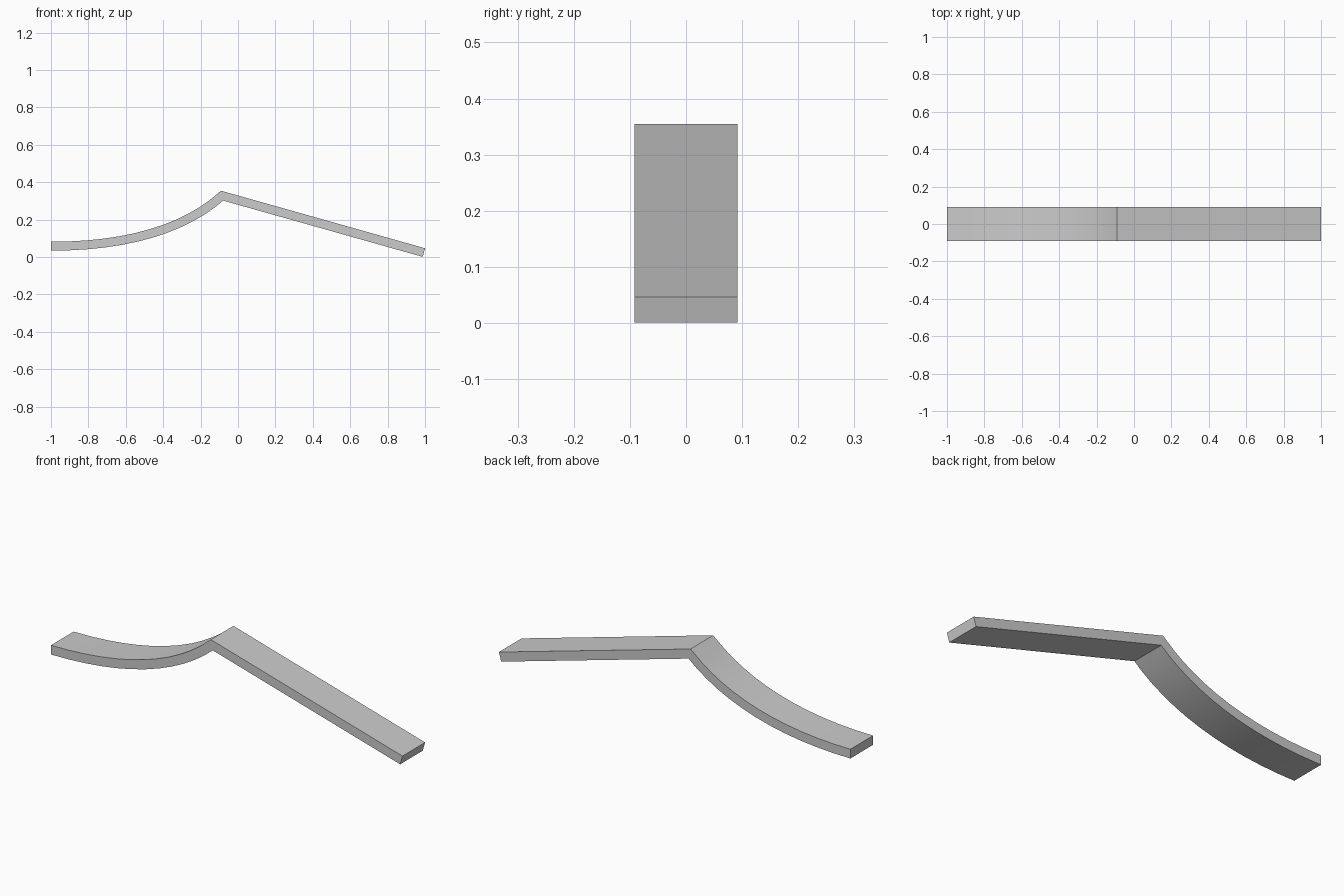
import bpy
import bmesh
import math
from mathutils import Vector
from mathutils.geometry import interpolate_bezier

HALF_WIDTH = 0.092
HALF_THICK = 0.0238

cube = bpy.data.objects.get("Cube")
if cube:
    bpy.data.objects.remove(cube, do_unlink=True)

grey = bpy.data.materials.new("plain grey")
grey.use_nodes = True
colour = (0.6, 0.6, 0.6, 1)
grey.diffuse_color = colour
grey.node_tree.nodes["Principled BSDF"].inputs["Base Color"].default_value = colour

# Centre line: a rising curve, then a straight slope down
start, peak, foot = Vector((-1, 0.058)), Vector((-0.085, 0.328)), Vector((0.9938, 0.0238))
path = [p.to_2d() for p in interpolate_bezier(start, (-0.6, 0.057), (-0.285, 0.148), peak, 13)]
path.append(foot)


def offset(i):
    """Mitred half-thickness vector at a point of the centre line."""
    dirs = [(b - a).normalized() for a, b in zip(path, path[1:])]
    before, after = dirs[max(i - 1, 0)], dirs[min(i, len(dirs) - 1)]
    normals = [Vector((-d.y, d.x)) for d in (before, after)]
    mid = (normals[0] + normals[1]).normalized()
    return mid * (HALF_THICK / mid.dot(normals[0]))


# Bent strip: offset the centre line both ways and extrude across the width
top = [p + offset(i) for i, p in enumerate(path)]
under = [p - offset(i) for i, p in enumerate(path)]
top[0].x = under[0].x = -1

bm = bmesh.new()
outline = [bm.verts.new((p.x, -HALF_WIDTH, p.y)) for p in under + top[::-1]]
side = bm.faces.new(outline)
result = bmesh.ops.extrude_face_region(bm, geom=[side])
moved = [v for v in result["geom"] if isinstance(v, bmesh.types.BMVert)]
bmesh.ops.translate(bm, verts=moved, vec=(0, 2 * HALF_WIDTH, 0))
bmesh.ops.recalc_face_normals(bm, faces=bm.faces)
mesh = bpy.data.meshes.new("bent_strip")
bm.to_mesh(mesh)
bm.free()
mesh.materials.append(grey)

strip = bpy.data.objects.new("bent_strip", mesh)
bpy.context.collection.objects.link(strip)
bpy.ops.object.select_all(action="DESELECT")
strip.select_set(True)
bpy.context.view_layer.objects.active = strip
bpy.ops.object.shade_smooth_by_angle(angle=math.radians(30))
